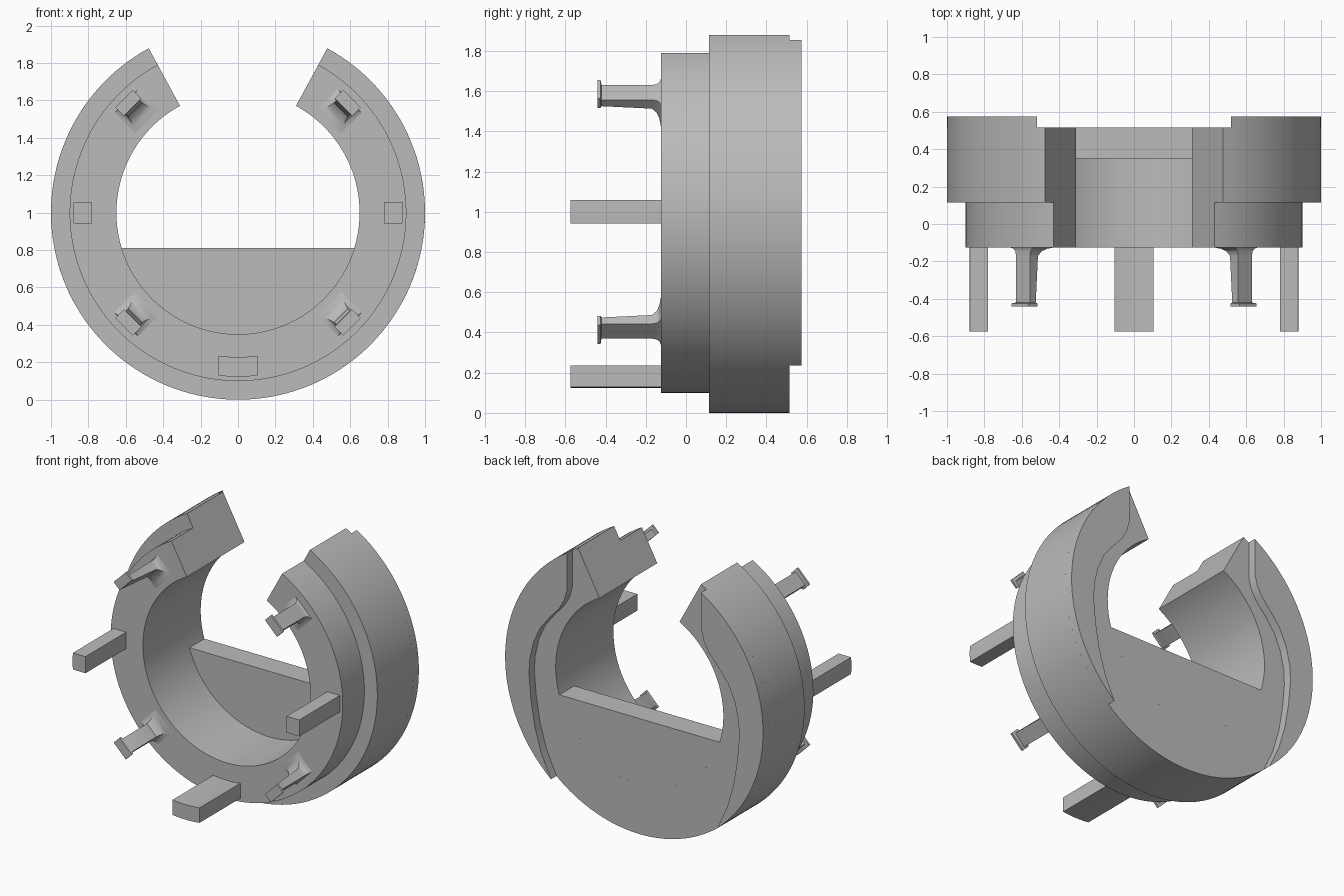
import bpy, bmesh
from math import sin, cos, asin, radians, pi

cube = bpy.data.objects.get("Cube")
if cube:
    bpy.data.objects.remove(cube, do_unlink=True)

grey = bpy.data.materials.new("plain grey")
grey.use_nodes = True
GREY = (0.5, 0.5, 0.5, 1)
grey.diffuse_color = GREY
grey.node_tree.nodes["Principled BSDF"].inputs["Base Color"].default_value = GREY

CZ = 1.0                      # height of the ring axis
FRONT, STEP, BACK, RIM = -0.125, 0.115, 0.515, 0.575
INNER, COLLAR, OUTER = 0.65, 0.9, 1.0
GAP = radians(61.5)           # where the ring opening starts


def arc(r, a0, a1, n):
    """Points (x, z) on a circle round the ring axis."""
    angles = [a0 + (a1 - a0) * i / n for i in range(n + 1)]
    return [(r * cos(a), r * sin(a)) for a in angles]


def loft(name, sections):
    """Join equal-sized closed sections of (x, y, z) points and cap the ends."""
    bm = bmesh.new()
    loops = [[bm.verts.new((x, y, z + CZ)) for x, y, z in s] for s in sections]
    for a, b in zip(loops, loops[1:]):
        for i in range(len(a)):
            j = (i + 1) % len(a)
            bm.faces.new((a[i], a[j], b[j], b[i]))
    bm.faces.new(loops[0])
    bm.faces.new(loops[-1][::-1])
    bmesh.ops.recalc_face_normals(bm, faces=bm.faces)
    mesh = bpy.data.meshes.new(name)
    bm.to_mesh(mesh)
    bm.free()
    mesh.materials.append(grey)
    obj = bpy.data.objects.new(name, mesh)
    bpy.context.collection.objects.link(obj)
    bpy.ops.object.select_all(action='DESELECT')
    obj.select_set(True)
    bpy.context.view_layer.objects.active = obj
    bpy.ops.object.shade_smooth_by_angle(angle=radians(30))
    return obj


def prism(name, outline, y0, y1):
    return loft(name, [[(x, y, z) for x, z in outline] for y in (y0, y1)])


# Open ring: stepped profile swept round the axis
profile = [(INNER, FRONT), (COLLAR, FRONT), (COLLAR, STEP),
           (OUTER, STEP), (OUTER, BACK), (INNER, BACK)]
loft("open_ring", [[(r * c, y, r * s) for r, y in profile]
                   for c, s in arc(1, -pi - GAP, GAP, 120)])

# Back plate closing the lower part of the opening
a = asin(-0.19 / INNER)
prism("back_plate", arc(INNER, -pi - a, a, 60), 0.35, BACK)

# Raised crescent rims on the back
inner_edge = [(0.645, -0.765), (0.72, -0.6), (0.77, -0.43), (0.8, -0.25),
              (0.815, -0.08), (0.81, 0.03), (0.78, 0.16), (0.73, 0.27),
              (0.66, 0.36), (0.58, 0.45), (0.54, 0.52), (0.52, 0.6)]
rim = arc(OUTER, radians(58.7), radians(-49.9), 44) + inner_edge[1:]
for side, sx in (("left", 1), ("right", -1)):
    prism(side + "_back_rim", [(sx * x, z) for x, z in rim], BACK, RIM)

# Locating pegs on the front
for side, sx in (("left", 1), ("right", -1)):
    peg = [(0.78, -0.058)] + arc(0.88, -0.066, 0.066, 4) + [(0.78, 0.058)]
    prism(side + "_peg", [(sx * x, z) for x, z in peg], -0.575, FRONT)
low = -pi / 2
prism("bottom_peg", [(-0.105, -0.765), (-0.105, -0.87)]
      + arc(0.877, low - 0.09, low + 0.09, 4)
      + [(0.105, -0.87), (0.105, -0.765)]
      + arc(0.772, low + 0.1, low - 0.1, 4), -0.575, FRONT)

# Snap clips: y, inner radius, outer radius, half width
clip = [(FRONT, 0.69, 0.845, 0.09), (-0.132, 0.725, 0.842, 0.07),
        (-0.145, 0.755, 0.84, 0.058), (-0.17, 0.778, 0.84, 0.052),
        (-0.42, 0.795, 0.84, 0.052), (-0.425, 0.797, 0.862, 0.066),
        (-0.44, 0.797, 0.862, 0.066)]
d = cos(pi / 4)
for side, sx in (("left", 1), ("right", -1)):
    for level, sz in (("upper", 1), ("lower", -1)):
        rings = []
        for y, r0, r1, w in clip:
            corners = [(r0, -w), (r1, -w), (r1, w), (r0, w)]
            rings.append([(sx * d * (u + v), y, sz * d * (u - v)) for u, v in corners])
        loft(level + "_" + side + "_clip", rings)
